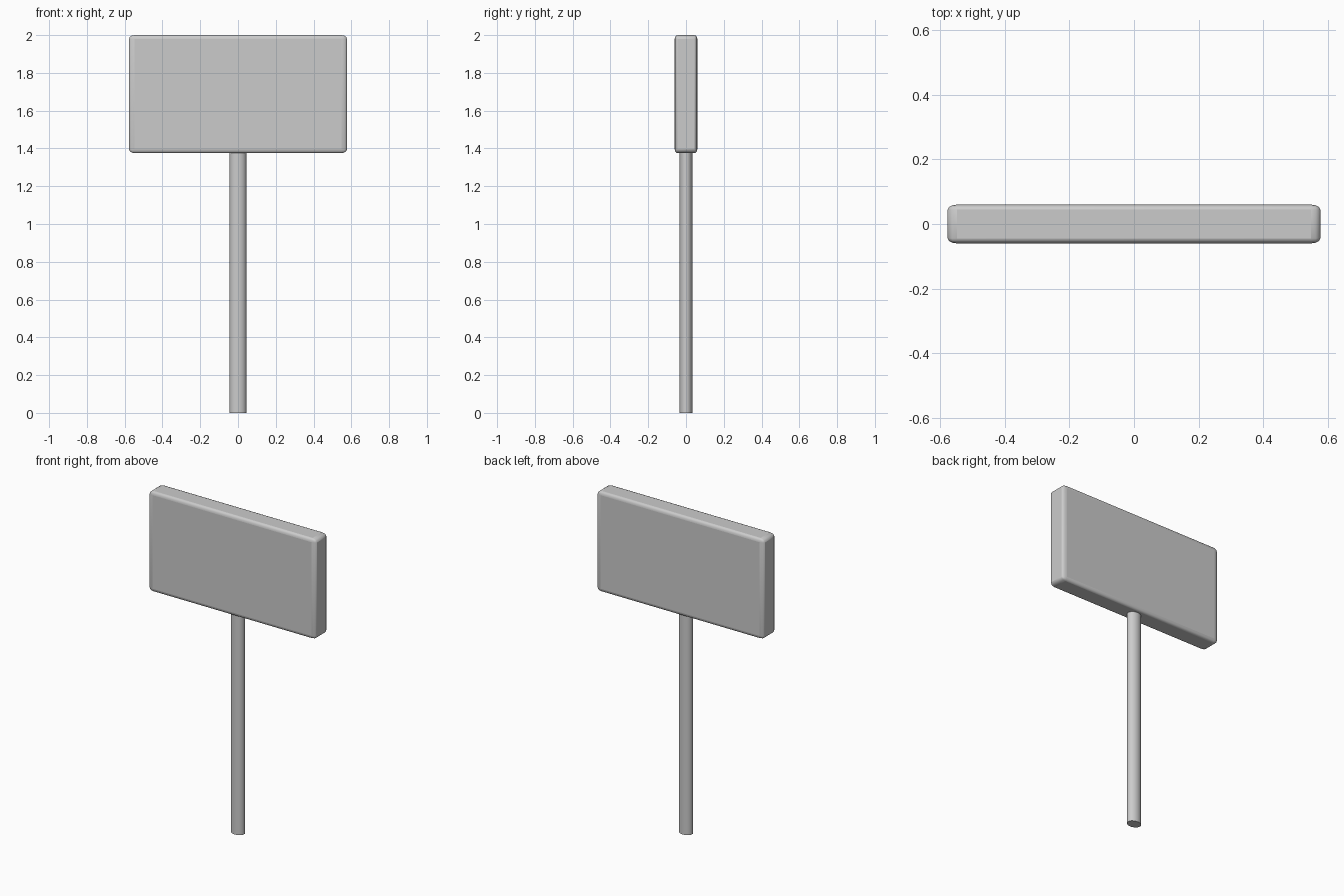
import bpy
from math import radians

cube = bpy.data.objects.get("Cube")
if cube:
    bpy.data.objects.remove(cube, do_unlink=True)

grey = bpy.data.materials.new("plain_grey")
grey.use_nodes = True
colour = (0.6, 0.6, 0.6, 1)
grey.diffuse_color = colour
grey.node_tree.nodes["Principled BSDF"].inputs["Base Color"].default_value = colour


def finish(name, scale):
    """Name, scale, colour and smooth the active part."""
    part = bpy.context.object
    part.name = name
    part.scale = scale
    part.data.materials.append(grey)
    bpy.ops.object.shade_smooth_by_angle(angle=radians(40))
    return part


# Sign board: the rounding is stretched along with the board
bpy.ops.mesh.primitive_cube_add(size=1, location=(0, 0, 1.6875))
board = finish("sign_board", (1.154, 0.12, 0.625))
bpy.ops.object.transform_apply(location=False, rotation=False, scale=True)
board.data.transform(((1 / 1.4, 0, 0, 0), (0, 1 / 0.75, 0, 0), (0, 0, 1, 0), (0, 0, 0, 1)))
board.scale = (1.4, 0.75, 1)
bevel = board.modifiers.new("rounded_edges", "BEVEL")
bevel.width = 0.021
bevel.segments = 3

# Post: slightly oval, ending inside the board
bpy.ops.mesh.primitive_cylinder_add(vertices=32, radius=1, depth=1, location=(0, 0, 0.7))
finish("post", (0.044, 0.034, 1.4))
